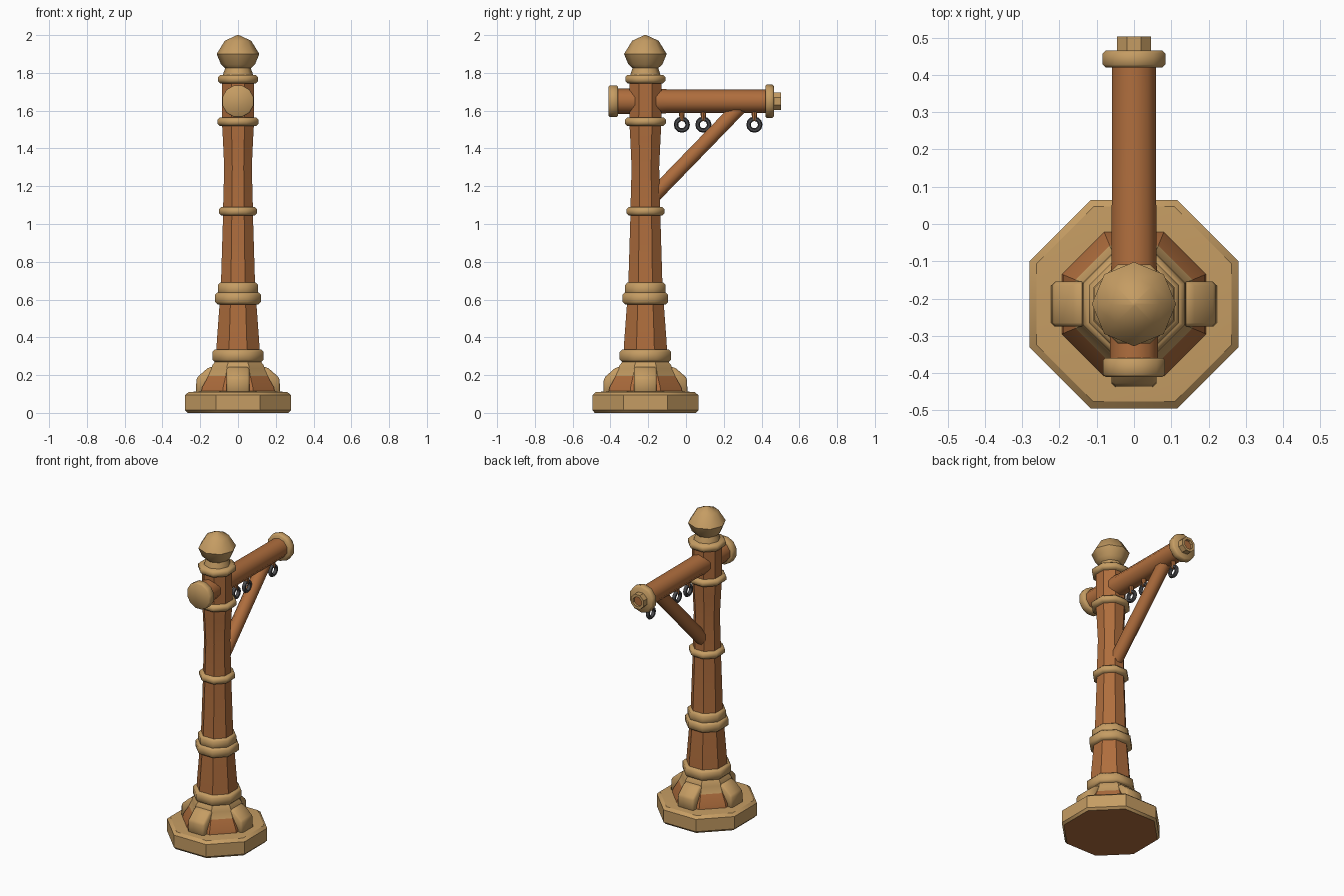
import bpy, bmesh, math
from mathutils import Vector, Matrix

if "Cube" in bpy.data.objects:
    bpy.data.objects.remove(bpy.data.objects["Cube"])

CY = -0.215          # post axis in y
BZ = 1.65            # beam axis height


def mat(name, rgb):
    m = bpy.data.materials.new(name)
    m.diffuse_color = (*rgb, 1)
    m.use_nodes = True
    m.node_tree.nodes["Principled BSDF"].inputs["Base Color"].default_value = m.diffuse_color
    return m


BROWN = mat("brown_wood", (0.43, 0.155, 0.047))
TAN = mat("tan_wood", (0.56, 0.335, 0.125))
GREY = mat("dark_iron", (0.065, 0.065, 0.07))


def finish(name, bm, mats, smooth=35):
    bmesh.ops.recalc_face_normals(bm, faces=bm.faces)
    me = bpy.data.meshes.new(name)
    bm.to_mesh(me)
    bm.free()
    for m in mats:
        me.materials.append(m)
    ob = bpy.data.objects.new(name, me)
    bpy.context.collection.objects.link(ob)
    bpy.ops.object.select_all(action='DESELECT')
    ob.select_set(True)
    bpy.context.view_layer.objects.active = ob
    bpy.ops.object.shade_smooth_by_angle(angle=math.radians(smooth))
    return ob


def lathe(name, profile, mats, n=8, flat=True, along_y=False, rule=None, smooth=35):
    """Turn (half width, height) pairs; flat=True puts a flat side on each axis."""
    bm = bmesh.new()
    k = 1 / math.cos(math.pi / n) if flat else 1
    ph = math.pi / n if flat else 0
    rings = []
    for r, z in profile:
        rings.append([bm.verts.new((r * k * math.cos(ph + 2 * math.pi * i / n),
                                    r * k * math.sin(ph + 2 * math.pi * i / n), z))
                      for i in range(n)])
    for a, b in zip(rings, rings[1:]):
        for i in range(n):
            j = (i + 1) % n
            bm.faces.new((a[i], a[j], b[j], b[i]))
    bm.faces.new(rings[0])
    bm.faces.new(rings[-1])
    if rule:
        for f in bm.faces:
            f.material_index = rule(f.calc_center_median(), len(f.verts))
    if along_y:
        M = Matrix.Translation((0, 0, BZ)) @ Matrix.Rotation(-math.pi / 2, 4, 'X')
    else:
        M = Matrix.Translation((0, CY, 0))
    bm.transform(M)
    return finish(name, bm, mats, smooth)


def band(name, r, z0, z1, n=8, along_y=False, b=0.012):
    lathe(name, [(r - b, z0), (r, z0 + b), (r, z1 - b), (r - b, z1)], [TAN],
          n, True, along_y, smooth=50)


# Octagonal foot: tan rim, brown underside
lathe("foot_slab", [(0.268, 0), (0.28, 0.014), (0.28, 0.094), (0.262, 0.11), (0.19, 0.115)],
      [TAN, BROWN], rule=lambda c, k: 1 if c.z < 0.001 else 0)

# Sloping skirt: brown panels below, tan collar above
lathe("skirt", [(0.196, 0.10), (0.19, 0.135), (0.157, 0.195), (0.14, 0.235), (0.138, 0.25), (0.115, 0.28)],
      [BROWN, TAN], rule=lambda c, k: 1 if c.z > 0.19 else 0)

# Four buttress blocks around the foot
for i in range(4):
    bm = bmesh.new()
    prof = [(0.10, 0.10), (0.223, 0.10), (0.22, 0.185), (0.155, 0.242), (0.10, 0.245)]
    vs = [bm.verts.new((x, -0.06, z)) for x, z in prof]
    f = bm.faces.new(vs)
    ext = bmesh.ops.extrude_face_region(bm, geom=[f])
    bmesh.ops.translate(bm, vec=(0, 0.12, 0),
                        verts=[v for v in ext['geom'] if isinstance(v, bmesh.types.BMVert)])
    bmesh.ops.bevel(bm, geom=bm.edges[:], offset=0.01, segments=1, affect='EDGES')
    bm.transform(Matrix.Translation((0, CY, 0)) @ Matrix.Rotation(i * math.pi / 2, 4, 'Z'))
    finish("foot_buttress", bm, [TAN], 50)

# Tapering post
lathe("post", [(0.118, 0.26), (0.112, 0.38), (0.098, 0.57), (0.09, 0.69), (0.079, 1.05),
               (0.078, 1.12), (0.073, 1.30), (0.08, 1.45), (0.085, 1.54), (0.084, 1.77)], [BROWN])

# Tan bands on the post
band("post_band_bottom", 0.136, 0.27, 0.335)
band("post_band_lower", 0.121, 0.575, 0.637)
band("post_band_lower_top", 0.107, 0.62, 0.69)
band("post_band_middle", 0.101, 1.045, 1.09)
band("post_band_upper", 0.109, 1.52, 1.563)
band("post_band_top", 0.106, 1.745, 1.79)

# Ball finial with neck
lathe("ball_finial", [(0.082, 1.78), (0.075, 1.805), (0.068, 1.825), (0.09, 1.845),
                      (0.113, 1.90), (0.07, 1.97), (0.005, 2.0)], [TAN], flat=False, smooth=45)

# Horizontal beam, end caps and tip with brown end grain
lathe("beam", [(0.064, -0.38), (0.064, -0.15), (0.06, -0.10), (0.059, 0.44)], [BROWN],
      n=10, along_y=True, smooth=40)
band("beam_front_cap", 0.083, -0.41, -0.36, 12, True, 0.006)
band("beam_back_cap", 0.084, 0.42, 0.466, 10, True, 0.008)
lathe("beam_tip", [(0.046, 0.45), (0.046, 0.503), (0.03, 0.503), (0.028, 0.49)],
      [TAN, BROWN], n=8, along_y=True, rule=lambda c, k: 1 if k > 4 and c.z > 0.48 else 0)

# Diagonal brace
a, b = Vector((0, -0.20, 1.12)), Vector((0, 0.30, 1.635))
d = b - a
bm = bmesh.new()
bmesh.ops.create_cone(bm, cap_ends=True, segments=8, radius1=0.042, radius2=0.042, depth=d.length,
                      matrix=Matrix.Translation((a + b) / 2)
                      @ d.to_track_quat('Z', 'X').to_matrix().to_4x4()
                      @ Matrix.Rotation(math.pi / 8, 4, 'Z'))
finish("brace", bm, [BROWN], 50)

# Hanging iron rings on small pegs
for y in (-0.022, 0.092, 0.362):
    bm = bmesh.new()
    bmesh.ops.create_cone(bm, cap_ends=True, segments=8, radius1=0.012, radius2=0.016, depth=0.06,
                          matrix=Matrix.Translation((0, y, 1.575)))
    finish("ring_peg", bm, [BROWN])
    bm = bmesh.new()
    N, S = 12, 6
    g = [[bm.verts.new((0.012 * math.sin(2 * math.pi * s / S),
                        y + (0.031 + 0.012 * math.cos(2 * math.pi * s / S)) * math.cos(2 * math.pi * t / N),
                        1.526 + (0.031 + 0.012 * math.cos(2 * math.pi * s / S)) * math.sin(2 * math.pi * t / N)))
          for s in range(S)] for t in range(N)]
    for t in range(N):
        for s in range(S):
            bm.faces.new((g[t][s], g[(t + 1) % N][s], g[(t + 1) % N][(s + 1) % S], g[t][(s + 1) % S]))
    finish("hanging_ring", bm, [GREY], 60)
